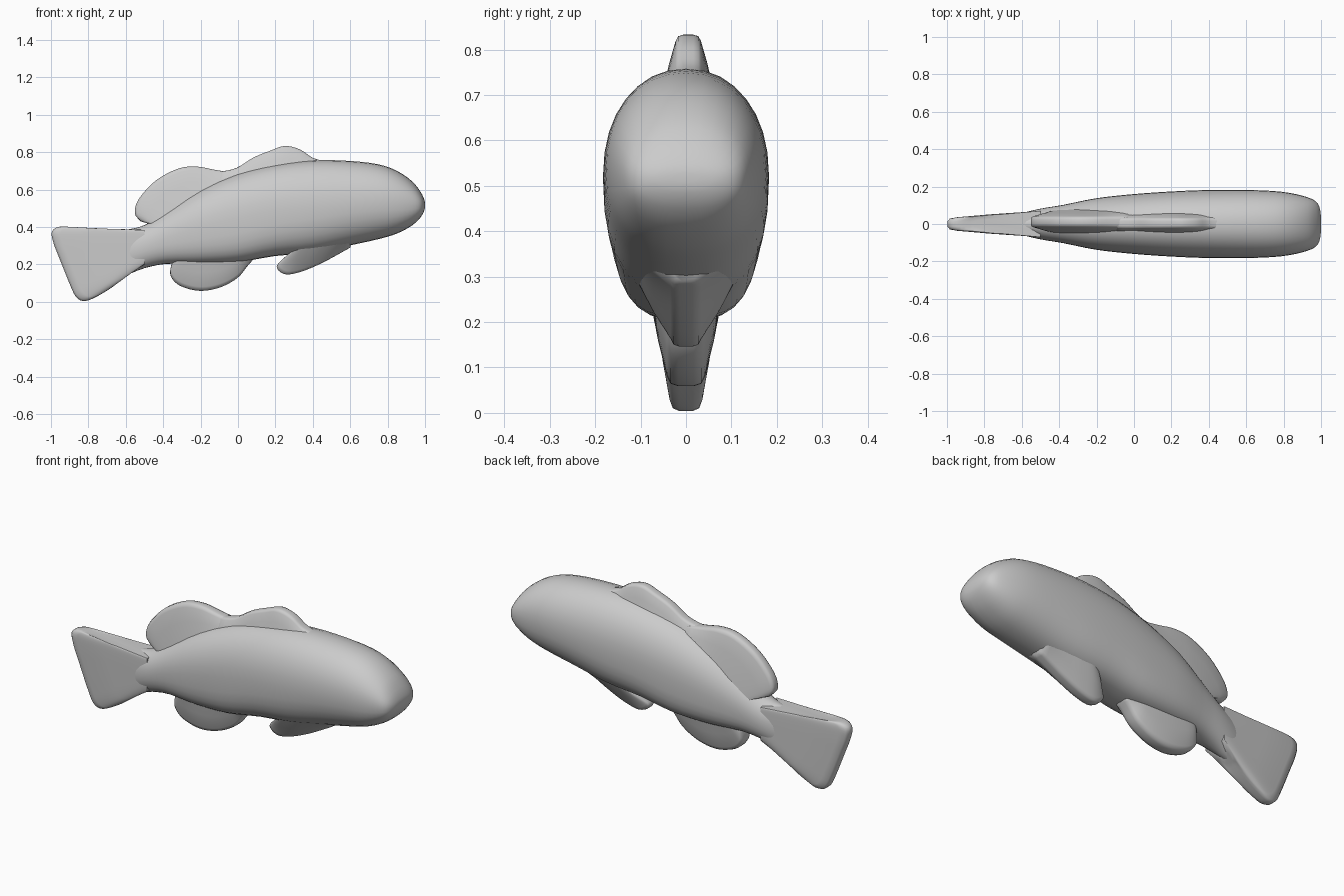
import bpy, bmesh, math
from mathutils import Vector

grey = bpy.data.materials.new("plain grey")
grey.diffuse_color = (0.6, 0.6, 0.6, 1)


def spline(rows, steps):
    """Smoothly interpolate rows of numbers (Catmull-Rom)."""
    out = []
    for i in range(len(rows) - 1):
        p = [rows[max(0, min(len(rows) - 1, i + k))] for k in (-1, 0, 1, 2)]
        for s in range(steps):
            t = s / steps
            out.append([0.5 * (2 * b + (c - a) * t + (2 * a - 5 * b + 4 * c - d) * t * t
                               + (3 * b - a - 3 * c + d) * t ** 3)
                        for a, b, c, d in zip(*p)])
    out.append(list(rows[-1]))
    return out


def loft(name, rings, angle):
    """Skin a row of closed rings and cap both ends."""
    bm = bmesh.new()
    loops = [[bm.verts.new(p) for p in ring] for ring in rings]
    n = len(loops[0])
    for a, b in zip(loops, loops[1:]):
        for i in range(n):
            j = (i + 1) % n
            bm.faces.new((a[i], a[j], b[j], b[i]))
    bm.faces.new(loops[0])
    bm.faces.new(loops[-1])
    bmesh.ops.recalc_face_normals(bm, faces=bm.faces)
    mesh = bpy.data.meshes.new(name)
    bm.to_mesh(mesh)
    bm.free()
    mesh.materials.append(grey)
    obj = bpy.data.objects.new(name, mesh)
    bpy.context.collection.objects.link(obj)
    bpy.ops.object.select_all(action='DESELECT')
    obj.select_set(True)
    bpy.context.view_layer.objects.active = obj
    bpy.ops.object.shade_smooth_by_angle(angle=math.radians(angle))
    return obj


def fin(name, rays, root, tip, y0=0.0):
    """Fin from rays (base x, base z, tip x, tip z) with a rounded, tapered edge."""
    rays = spline(rays, 4)
    rings = []
    for k, (bx, bz, tx, tz) in enumerate(rays):
        thin = 0.6 if k in (0, len(rays) - 1) else 1.0   # slimmer first and last ray
        base, end = Vector((bx, y0, bz)), Vector((tx, y0, tz))
        side = [(0, root), (0.55, root * 0.45 + tip * 0.55), (0.9, tip), (0.975, tip * 0.8), (1, tip * 0.4)]
        ring = [base.lerp(end, f) + Vector((0, w * thin, 0)) for f, w in side]
        ring += [base.lerp(end, f) - Vector((0, w * thin, 0)) for f, w in reversed(side)]
        rings.append(ring)
    return loft(name, rings, 60)


# Body: x, top z, bottom z, half width, roundness of the belly
sections = [
    (-0.70, 0.37, 0.15, 0.025, 2.0), (-0.60, 0.385, 0.145, 0.058, 2.0),
    (-0.50, 0.41, 0.18, 0.082, 2.2), (-0.38, 0.485, 0.203, 0.102, 2.6),
    (-0.20, 0.60, 0.203, 0.138, 3.0), (0.00, 0.685, 0.212, 0.160, 3.1),
    (0.20, 0.735, 0.245, 0.174, 2.8), (0.40, 0.757, 0.262, 0.182, 2.5),
    (0.60, 0.753, 0.302, 0.182, 2.3), (0.75, 0.735, 0.335, 0.176, 2.3),
    (0.85, 0.700, 0.365, 0.163, 2.4), (0.93, 0.645, 0.408, 0.142, 2.5),
    (0.975, 0.590, 0.450, 0.118, 2.5), (0.995, 0.550, 0.485, 0.078, 2.3),
    (1.00, 0.528, 0.508, 0.025, 2.0)]
rings = []
for x, top, low, w, n in spline(sections, 3):
    mid, half = (top + low) / 2, (top - low) / 2
    ring = []
    for i in range(32):
        a = 2 * math.pi * i / 32
        c, s = math.cos(a), math.sin(a)
        e = 2 / (2.15 if s > 0 else n)
        ring.append((x, math.copysign(abs(c) ** e, c) * w,
                     mid + math.copysign(abs(s) ** e, s) * half))
    rings.append(ring)
loft("body", rings, 60)

# Tail fin: flat fan with a slanted trailing edge
fin("tail_fin", [
    (-0.50, 0.385, -0.86, 0.395), (-0.50, 0.375, -0.95, 0.402), (-0.50, 0.36, -0.995, 0.375),
    (-0.50, 0.33, -0.985, 0.31), (-0.50, 0.31, -0.95, 0.22), (-0.50, 0.29, -0.90, 0.095),
    (-0.50, 0.27, -0.865, 0.025), (-0.50, 0.25, -0.82, 0.004), (-0.50, 0.23, -0.755, 0.028),
    (-0.50, 0.21, -0.67, 0.08), (-0.50, 0.20, -0.60, 0.135)], 0.07, 0.036)

# Two dorsal fins along the back
fin("rear_dorsal_fin", [
    (-0.42, 0.40, -0.52, 0.43), (-0.40, 0.41, -0.552, 0.475), (-0.38, 0.43, -0.53, 0.55),
    (-0.35, 0.46, -0.44, 0.648), (-0.30, 0.50, -0.32, 0.712), (-0.22, 0.54, -0.22, 0.723),
    (-0.12, 0.58, -0.12, 0.705), (0.0, 0.60, -0.02, 0.69)], 0.065, 0.03, 0.012)
fin("front_dorsal_fin", [
    (-0.12, 0.58, -0.10, 0.695), (0.0, 0.62, -0.01, 0.715), (0.09, 0.65, 0.08, 0.77),
    (0.17, 0.68, 0.17, 0.807), (0.25, 0.69, 0.25, 0.833), (0.32, 0.69, 0.33, 0.815),
    (0.38, 0.69, 0.40, 0.77), (0.44, 0.69, 0.47, 0.75)], 0.06, 0.028, 0.005)

# Anal fin under the rear belly
fin("anal_fin", [
    (-0.30, 0.28, -0.355, 0.205), (-0.28, 0.28, -0.362, 0.145), (-0.25, 0.28, -0.325, 0.095),
    (-0.20, 0.28, -0.25, 0.065), (-0.15, 0.28, -0.17, 0.06), (-0.10, 0.28, -0.08, 0.083),
    (-0.05, 0.28, 0.0, 0.13), (0.0, 0.28, 0.05, 0.19), (0.05, 0.28, 0.085, 0.23)], 0.085, 0.042)

# Pelvic fin, swept back under the chest
fin("pelvic_fin", [
    (0.33, 0.31, 0.235, 0.225), (0.34, 0.31, 0.207, 0.19), (0.36, 0.31, 0.225, 0.16),
    (0.39, 0.32, 0.27, 0.146), (0.44, 0.33, 0.35, 0.165), (0.49, 0.34, 0.44, 0.203),
    (0.55, 0.35, 0.52, 0.245), (0.62, 0.36, 0.60, 0.29)], 0.12, 0.034)
